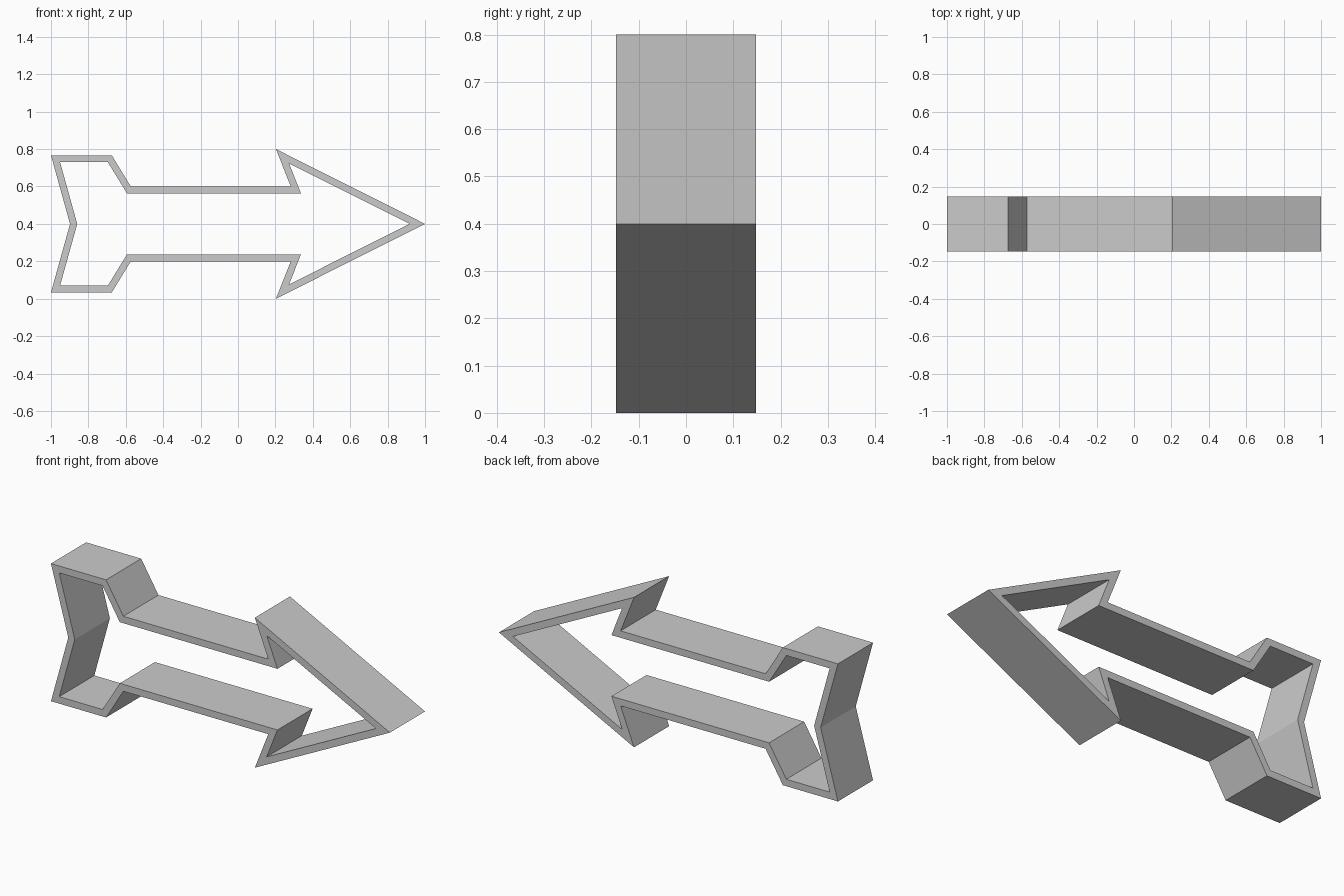
import bpy, bmesh
from mathutils import Vector

if "Cube" in bpy.data.objects:
    bpy.data.objects.remove(bpy.data.objects["Cube"])

MID_Z, HALF_DEPTH, WALL = 0.40, 0.148, 0.037

# Upper half of the outer outline, tail notch to arrow tip (x, height above centreline)
half = [(-0.898, 0), (-1.0, 0.367), (-0.675, 0.367), (-0.573, 0.20),
        (0.282, 0.20), (0.203, 0.40), (1.0, 0)]
outer = [Vector(p) for p in half] + [Vector((x, -z)) for x, z in half[-2:0:-1]]


def inset(points, dist):
    """Mitred inward offset of a clockwise outline."""
    result = []
    for i, p in enumerate(points):
        a = (p - points[i - 1]).normalized()
        b = (points[(i + 1) % len(points)] - p).normalized()
        na, nb = Vector((a.y, -a.x)), Vector((b.y, -b.x))
        result.append(p + (na + nb) * dist / (1 + na.dot(nb)))
    return result


# Hollow arrow band: four loops joined into a ring with a square wall section
bm = bmesh.new()
inner = inset(outer, WALL)
loops = [[bm.verts.new((p.x, y, MID_Z + p.y)) for p in pts]
         for pts, y in ((outer, -HALF_DEPTH), (outer, HALF_DEPTH),
                        (inner, HALF_DEPTH), (inner, -HALF_DEPTH))]
n = len(outer)
for k in range(4):
    a, b = loops[k], loops[(k + 1) % 4]
    for i in range(n):
        j = (i + 1) % n
        bm.faces.new((a[i], a[j], b[j], b[i]))
bmesh.ops.recalc_face_normals(bm, faces=bm.faces)

mesh = bpy.data.meshes.new("arrow_frame")
bm.to_mesh(mesh)
bm.free()
bpy.context.collection.objects.link(bpy.data.objects.new("arrow_frame", mesh))
